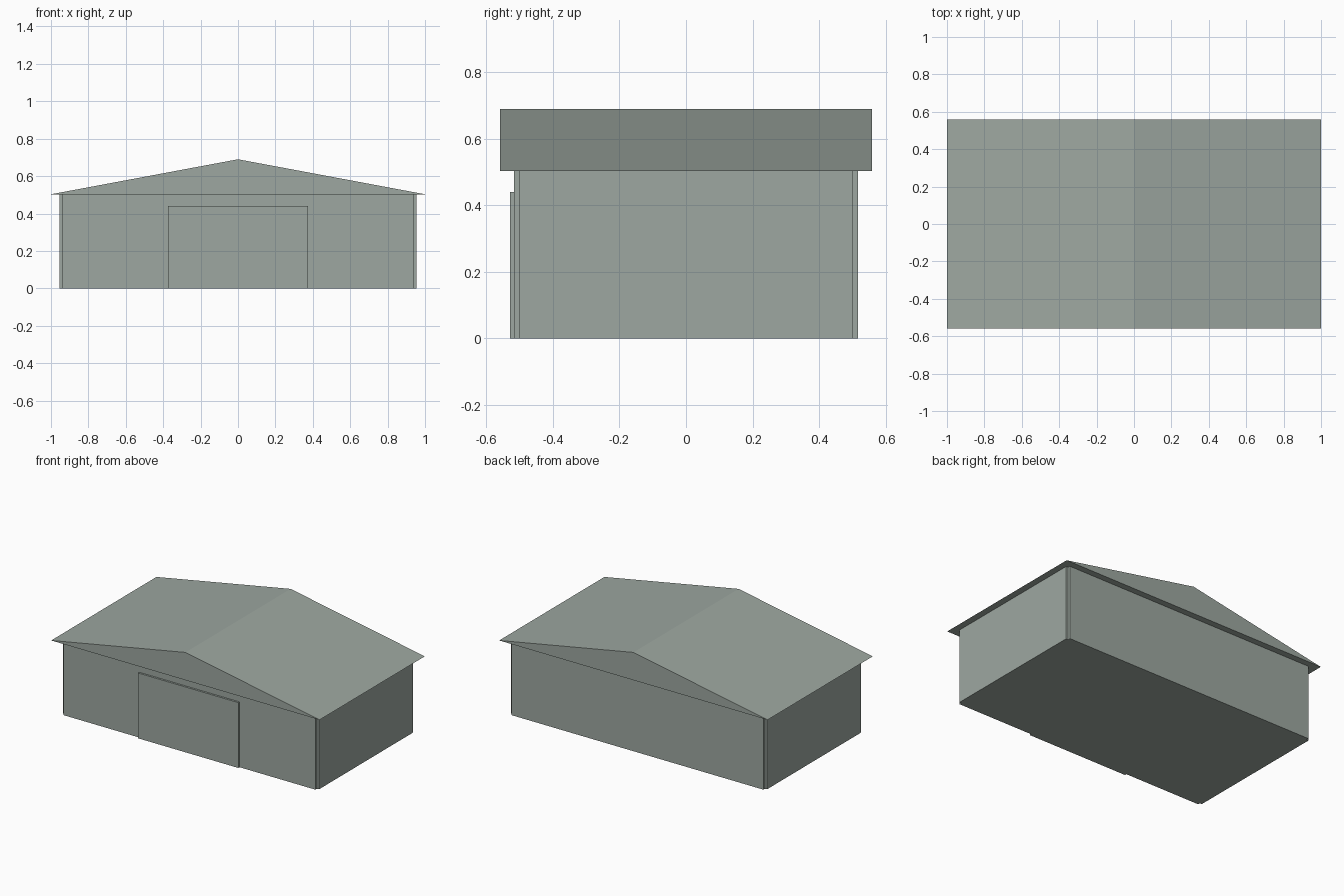
import bpy, bmesh
from mathutils import Vector

if "Cube" in bpy.data.objects:
    bpy.data.objects.remove(bpy.data.objects["Cube"])

mat = bpy.data.materials.new("grey_green")
mat.diffuse_color = (0.34, 0.39, 0.355, 1)
mat.use_nodes = True
mat.node_tree.nodes["Principled BSDF"].inputs["Base Color"].default_value = mat.diffuse_color


def extrude(name, profile, direction):
    """Solid prism made by sweeping a closed 3D outline along a direction."""
    bm = bmesh.new()
    face = bm.faces.new([bm.verts.new(p) for p in profile])
    out = bmesh.ops.extrude_face_region(bm, geom=[face], use_keep_orig=True)
    verts = [v for v in out["geom"] if isinstance(v, bmesh.types.BMVert)]
    bmesh.ops.translate(bm, verts=verts, vec=Vector(direction))
    bmesh.ops.recalc_face_normals(bm, faces=bm.faces)
    mesh = bpy.data.meshes.new(name)
    bm.to_mesh(mesh)
    bm.free()
    mesh.materials.append(mat)
    obj = bpy.data.objects.new(name, mesh)
    bpy.context.collection.objects.link(obj)
    return obj


EAVE, RIDGE = 0.503, 0.69

# Walls: rectangular footprint with a small step cut into each corner
X, Y, XI, YI = 0.954, 0.517, 0.938, 0.50
footprint = []
for sx, sy in ((1, 1), (-1, 1), (-1, -1), (1, -1)):
    corner = [(sx * X, sy * YI, 0), (sx * XI, sy * YI, 0), (sx * XI, sy * Y, 0)]
    footprint += corner if sx * sy > 0 else corner[::-1]
extrude("walls", footprint, (0, 0, EAVE))

# Gable roof: solid triangular prism with overhang all round
extrude("roof", [(-1, -0.56, EAVE), (1, -0.56, EAVE), (0, -0.56, RIDGE)], (0, 1.12, 0))

# Wide front door panel, standing slightly proud of the front wall
W, H = 0.373, 0.44
extrude("front_door", [(-W, -0.53, 0), (W, -0.53, 0), (W, -0.53, H), (-W, -0.53, H)],
        (0, 0.013, 0))
